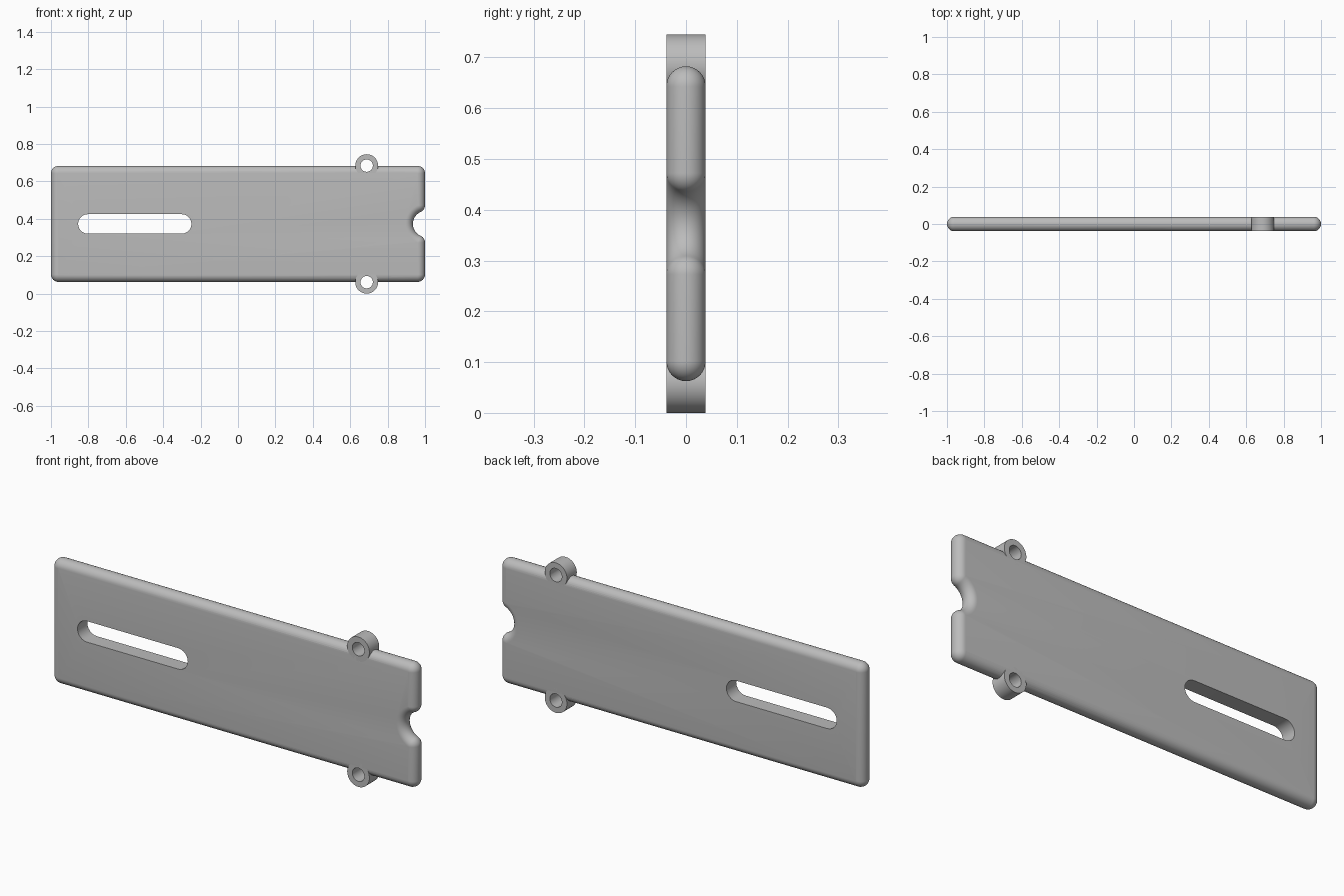
import bpy, bmesh
from math import pi, sin, cos, atan2, hypot
from mathutils import Vector

cube = bpy.data.objects.get("Cube")
if cube:
    bpy.data.objects.remove(cube)

HALF_Y = 0.0385          # half thickness, also the edge rounding
MID_Z = 0.3725           # height of the plate centre
HALF_Z = 0.31
CORNER = 0.04
RING_X, RING_DZ, RING_R, HOLE_R = 0.688, 0.3115, 0.061, 0.033

grey = bpy.data.materials.new("plain grey")
grey.use_nodes = True
grey.diffuse_color = (0.5, 0.5, 0.5, 1)
grey.node_tree.nodes["Principled BSDF"].inputs["Base Color"].default_value = (0.5, 0.5, 0.5, 1)


def arc(cx, cz, r, a0, a1, n=12):
    return [(cx + r * cos(a0 + (a1 - a0) * i / n),
             cz + r * sin(a0 + (a1 - a0) * i / n)) for i in range(n + 1)]


def plate_outline(inset):
    """Rounded rectangle with a filleted notch on its +x end, moved inward."""
    r = CORNER - inset
    cx, cz, fillet_z, depth = 1 - CORNER, HALF_Z - CORNER, 0.10, 0.065
    # notch circle tangent to both fillets
    k = CORNER - depth
    notch_r = (k * k + fillet_z ** 2 - CORNER ** 2) / (2 * (CORNER - k))
    notch_x = 1 - depth + notch_r
    a = atan2(fillet_z, notch_x - cx)
    pts = arc(cx, fillet_z, r, -a, 0)
    pts += arc(cx, cz, r, 0, pi / 2)
    pts += arc(-cx, cz, r, pi / 2, pi)
    pts += arc(-cx, -cz, r, pi, 1.5 * pi)
    pts += arc(cx, -cz, r, 1.5 * pi, 2 * pi)
    pts += arc(cx, -fillet_z, r, 0, a)
    pts += arc(notch_x, 0, notch_r + inset, pi + a, pi - a, 24)[1:-1]
    return pts


def finish(name, bm):
    bmesh.ops.recalc_face_normals(bm, faces=bm.faces)
    mesh = bpy.data.meshes.new(name)
    bm.to_mesh(mesh)
    bm.free()
    mesh.materials.append(grey)
    ob = bpy.data.objects.new(name, mesh)
    ob.location.z = MID_Z
    bpy.context.collection.objects.link(ob)
    return ob


def loft(name, layers, caps=True):
    """Join equal-length (outline, y) layers; without caps the loop closes."""
    bm = bmesh.new()
    rings = [[bm.verts.new((x, y, z)) for x, z in pts] for pts, y in layers]
    pairs = list(zip(rings, rings[1:]))
    if caps:
        bm.faces.new(rings[0])
        bm.faces.new(rings[-1])
    else:
        pairs.append((rings[-1], rings[0]))
    for lo, hi in pairs:
        for i in range(len(lo)):
            j = (i + 1) % len(lo)
            bm.faces.new((lo[i], lo[j], hi[j], hi[i]))
    return finish(name, bm)


def smooth(ob):
    bpy.ops.object.select_all(action='DESELECT')
    ob.select_set(True)
    bpy.context.view_layer.objects.active = ob
    bpy.ops.object.shade_smooth_by_angle(angle=pi / 6)


# Plate with fully rounded edges
STEPS = 16
layers = []
for i in range(STEPS + 1):
    t = -pi / 2 + pi * i / STEPS
    layers.append((plate_outline(HALF_Y * (1 - cos(t))), HALF_Y * sin(t)))
plate = loft("plate", layers)

# Straight-through cuts: long slot and the two eyelet holes
slot = arc(-0.301, 0, 0.052, -pi / 2, pi / 2) + arc(-0.803, 0, 0.052, pi / 2, 1.5 * pi)
cuts = {"slot_cutter": slot}
for side, s in (("upper", 1), ("lower", -1)):
    cuts[side + "_hole_cutter"] = arc(RING_X, s * RING_DZ, HOLE_R, 0, 2 * pi, 48)[:-1]
cutters = []
for name, pts in cuts.items():
    cutter = loft(name, [(pts, -0.1), (pts, 0.1)])
    mod = plate.modifiers.new(name, 'BOOLEAN')
    mod.object, mod.operation, mod.solver = cutter, 'DIFFERENCE', 'EXACT'
    cutters.append(cutter)

# Apply the cuts and drop the cutters
bpy.context.view_layer.update()
cut_mesh = bpy.data.meshes.new_from_object(
    plate.evaluated_get(bpy.context.evaluated_depsgraph_get()))
plate.modifiers.clear()
plate.data = cut_mesh
for cutter in cutters:
    bpy.data.objects.remove(cutter)
smooth(plate)

# Eyelet rings on the long edges
for side, s in (("upper", 1), ("lower", -1)):
    outer = arc(RING_X, s * RING_DZ, RING_R, 0, 2 * pi, 48)[:-1]
    inner = arc(RING_X, s * RING_DZ, HOLE_R, 0, 2 * pi, 48)[:-1]
    smooth(loft(side + "_eyelet", [(outer, -HALF_Y), (outer, HALF_Y),
                                   (inner, HALF_Y), (inner, -HALF_Y)], caps=False))
